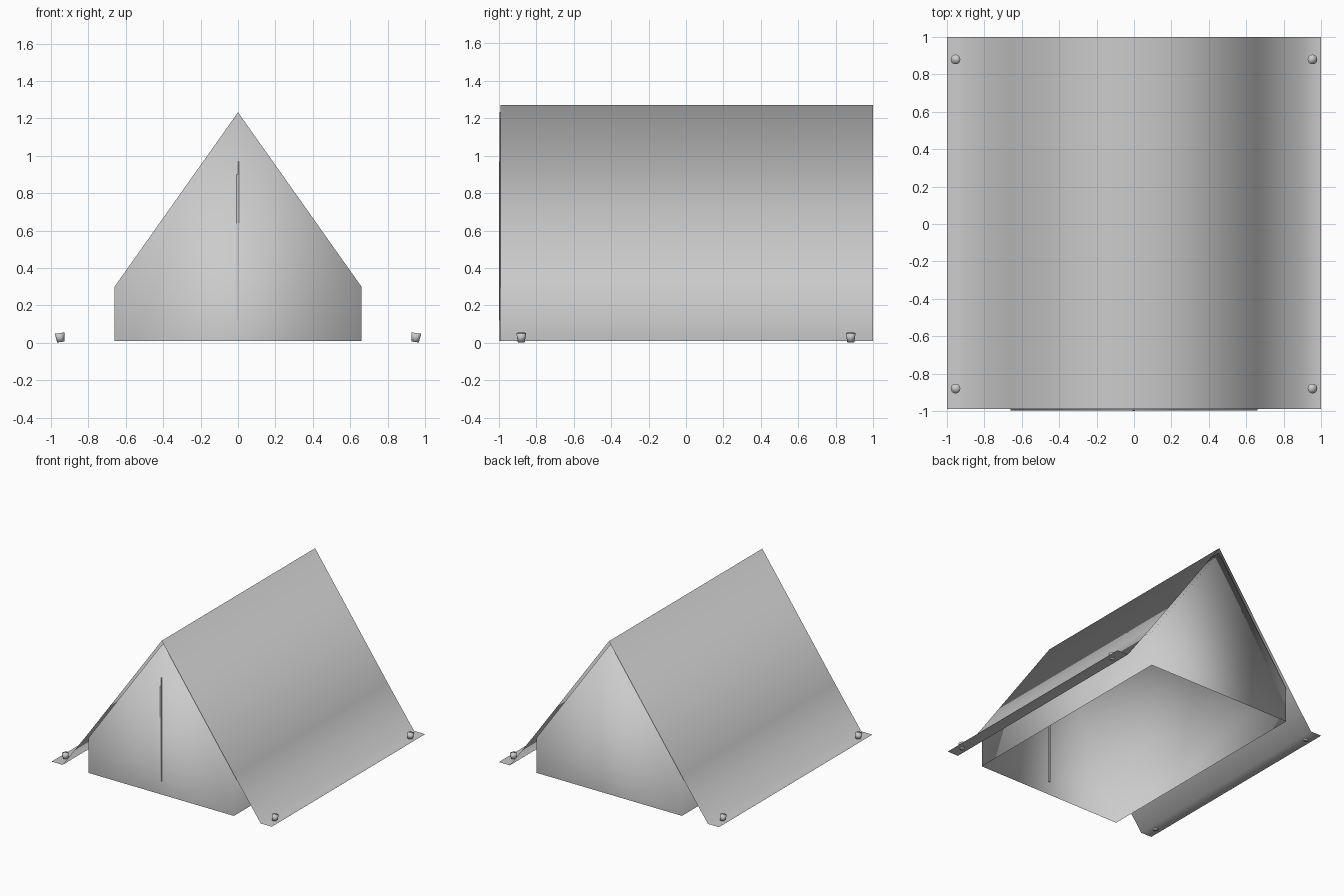
import bpy, bmesh, math

if "Cube" in bpy.data.objects:
    bpy.data.objects.remove(bpy.data.objects["Cube"])


def sheet(name, profile, y0, y1, ends=False):
    """Extrude an x-z profile along y as a thin skin, optionally closing both ends."""
    bm = bmesh.new()
    a = [bm.verts.new((x, y0, z)) for x, z in profile]
    b = [bm.verts.new((x, y1, z)) for x, z in profile]
    for i in range(len(profile) - 1):
        bm.faces.new((a[i], b[i], b[i + 1], a[i + 1]))
    if ends:
        bm.faces.new(a)
        bm.faces.new(b[::-1])
    for f in bm.faces:
        f.smooth = True
    bmesh.ops.recalc_face_normals(bm, faces=bm.faces)
    # keep the skin facing outwards
    bm.faces.ensure_lookup_table()
    bm.normal_update()
    if bm.faces[len(profile) // 2].normal.z < 0:
        bmesh.ops.reverse_faces(bm, faces=bm.faces)
    me = bpy.data.meshes.new(name)
    bm.to_mesh(me)
    bm.free()
    ob = bpy.data.objects.new(name, me)
    bpy.context.collection.objects.link(ob)
    return ob


def mirrored(half):
    """Complete a half profile that runs from the ridge outwards."""
    return [(-x, z) for x, z in reversed(half[1:])] + half


# Outer fly sheet with flat ground flaps
sheet("fly_sheet", mirrored([(0, 1.27), (0.66, 0.34), (0.9, 0.01), (1.0, 0.01)]), -0.99, 1.0)

# Inner tent: low side walls, pitched roof, front and back walls, open underneath
sheet("inner_tent", mirrored([(0, 1.232), (0.66, 0.30), (0.66, 0.01)]), -0.996, 0.995, ends=True)

# Door zip: two thin strips of unequal height
for side, x, top in (("left", -0.004, 0.90), ("right", 0.003, 0.97)):
    bpy.ops.mesh.primitive_cube_add(size=1, location=(x, -0.994, (0.12 + top) / 2))
    zip_strip = bpy.context.object
    zip_strip.name = f"door_zip_{side}"
    zip_strip.scale = (0.007, 0.012, top - 0.12)

# Tapered ground pegs, leaning outwards
for sx in (-1, 1):
    for sy in (-1, 1):
        bpy.ops.mesh.primitive_cone_add(
            vertices=16, radius1=0.019, radius2=0.026, depth=0.048,
            location=(sx * 0.951, sy * 0.88, 0.028),
            rotation=(0, sx * math.radians(8), 0))
        peg = bpy.context.object
        peg.name = f"peg_{'left' if sx < 0 else 'right'}_{'front' if sy < 0 else 'back'}"
        bpy.ops.object.shade_smooth()
